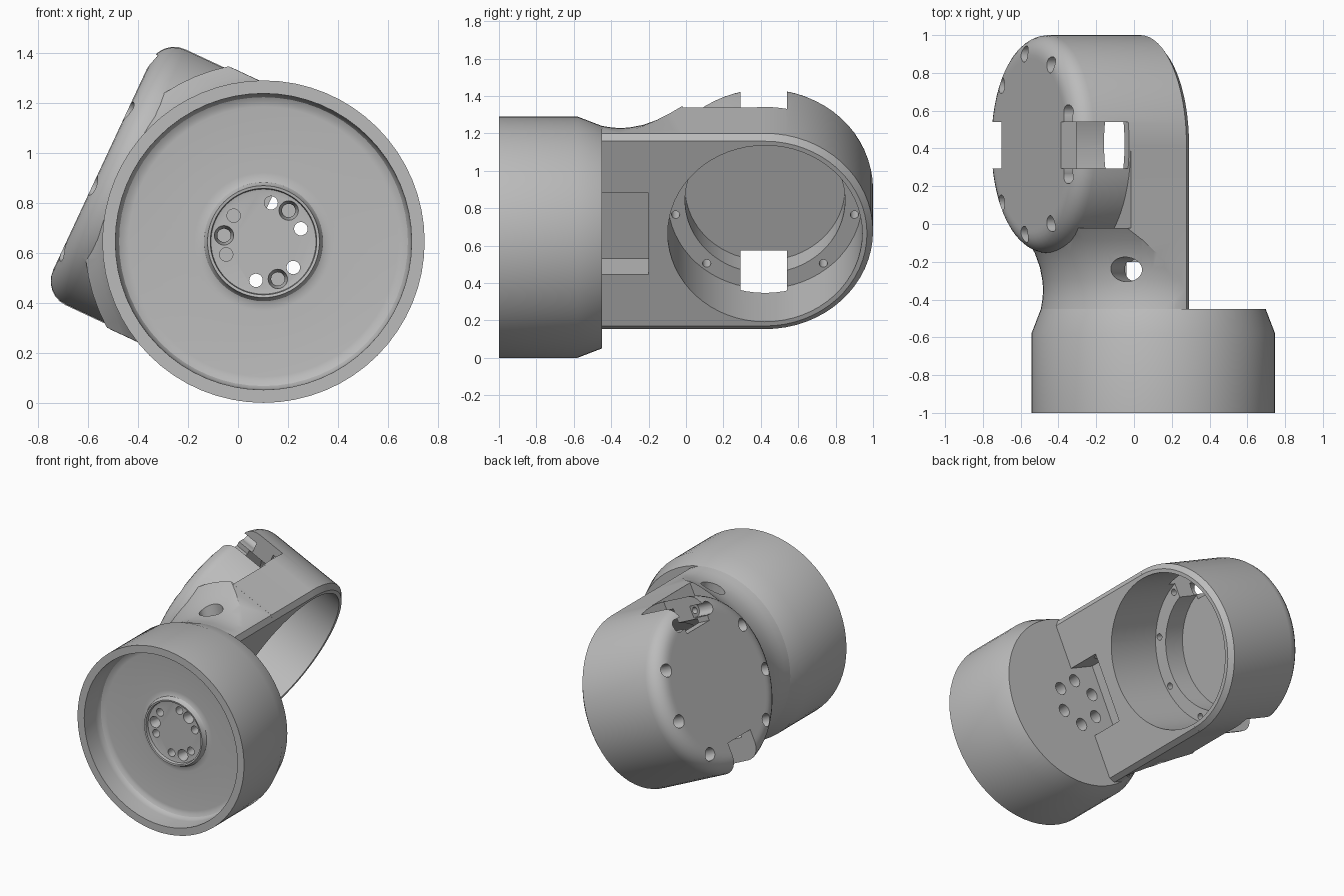
import bpy, bmesh, math
from mathutils import Matrix, Vector

cube = bpy.data.objects.get("Cube")
if cube:
    bpy.data.objects.remove(cube, do_unlink=True)

metal = bpy.data.materials.new("plain grey")
metal.use_nodes = True
grey = (0.5, 0.5, 0.5, 1)
metal.diffuse_color = grey
metal.node_tree.nodes["Principled BSDF"].inputs["Base Color"].default_value = grey

# Frames: DRUM has z along the drum axis, ARM is tilted so z runs out through the cup cap
BASE = Matrix.Translation((0.102, 0, 0.645))
DRUM = BASE @ Matrix.Rotation(math.radians(-90), 4, 'X')
ARM = BASE @ Matrix.Rotation(math.radians(-65), 4, 'Y')
CUP_Y = 0.4225
CUP = ARM @ Matrix.Translation((0, CUP_Y, 0))
R = 0.5775
CAP = 0.715


def loft(name, rings, frame):
    """Skin a stack of equal-length point rings and cap both ends."""
    bm = bmesh.new()
    loops = [[bm.verts.new(frame @ Vector(p)) for p in ring] for ring in rings]
    n = len(loops[0])
    for a, b in zip(loops, loops[1:]):
        for i in range(n):
            j = (i + 1) % n
            bm.faces.new((a[i], a[j], b[j], b[i]))
    bm.faces.new(loops[0])
    bm.faces.new(loops[-1])
    bmesh.ops.recalc_face_normals(bm, faces=bm.faces)
    mesh = bpy.data.meshes.new(name)
    bm.to_mesh(mesh)
    bm.free()
    mesh.materials.append(metal)
    obj = bpy.data.objects.new(name, mesh)
    bpy.context.collection.objects.link(obj)
    return obj


def lathe(name, profile, frame, n=64):
    """Revolve (radius, height) points about the frame's z axis."""
    turn = [(math.cos(math.tau * i / n), math.sin(math.tau * i / n)) for i in range(n)]
    return loft(name, [[(r * c, r * s, h) for c, s in turn] for r, h in profile], frame)


def box(name, lo, hi, frame):
    ring = [(lo[0], lo[1]), (hi[0], lo[1]), (hi[0], hi[1]), (lo[0], hi[1])]
    return loft(name, [[(x, y, z) for x, y in ring] for z in (lo[2], hi[2])], frame)


def boolean(target, tool, mode):
    mod = target.modifiers.new(mode, 'BOOLEAN')
    mod.operation, mod.solver, mod.object = mode, 'EXACT', tool
    bpy.context.view_layer.objects.active = target
    bpy.ops.object.modifier_apply(modifier=mod.name)
    bpy.data.objects.remove(tool, do_unlink=True)


def cut(target, tool):
    boolean(target, tool, 'DIFFERENCE')


def around(frame, radius, degrees):
    a = math.radians(degrees)
    return frame @ Matrix.Translation((radius * math.cos(a), radius * math.sin(a), 0))


# Drum with recessed front, raised hub ring and tapered back
drum = lathe("drum", [
    (0.2, -0.838), (0.21, -0.84), (0.213, -0.862), (0.224, -0.864), (0.229, -0.845),
    (0.238, -0.832), (0.255, -0.825), (0.275, -0.825), (0.54, -0.825), (0.56, -0.828),
    (0.578, -0.838), (0.588, -0.855), (0.591, -0.88), (0.593, -1), (0.645, -1),
    (0.645, -0.58), (0.595, -0.45)], DRUM)

# Hub holes: six through with wide backs, three countersunk and blind (frame y points down)
for k in range(6):
    cut(drum, lathe("through_hole", [(0.027, -1.1), (0.027, -0.55), (0.044, -0.55),
                                     (0.044, -0.3)],
                    around(DRUM, 0.158, -19 - 60 * k), 20))
for k in range(3):
    cut(drum, lathe("countersunk_hole", [(0.039, -1.1), (0.039, -0.838), (0.027, -0.78),
                                         (0.027, -0.7)],
                    around(DRUM, 0.16, -51 - 120 * k), 20))

# Flared neck: concave revolve trimmed to the arm's width
arm = lathe("arm", [(0.595, -0.45), (0.587, -0.4), (0.583, -0.35), (0.587, -0.3),
                    (0.6, -0.23), (0.627, -0.155), (0.665, -0.085), (0.715, -0.02)], DRUM)


def neck_block(name, half_width, top, y_range):
    """Block with chamfered lower edges, swept along y."""
    half = [(0.545, 0.045), (half_width, 0.075), (half_width, top)]
    section = half + [(-u, s) for u, s in reversed(half)]
    return loft(name, [[(u, y, s) for u, s in section] for y in y_range], ARM)


boolean(arm, neck_block("neck_trim", R - 0.0008, 0.7, (-0.7, 0.1)), 'INTERSECT')
boolean(arm, neck_block("neck_plate", R - 0.0004, 0.4, (-0.03, CUP_Y)), 'UNION')

# Cup with a chamfered open rim and a rounded cap edge
bevel = 0.105
edge = [math.radians(15 * i) for i in range(7)]
boolean(arm, lathe("cup", [(0.545, 0.0455), (R, 0.0755)] + [
    (R - bevel + bevel * math.cos(a), CAP - bevel + bevel * math.sin(a)) for a in edge]
    + [(R - bevel - 0.02, CAP)], CUP), 'UNION')

# Stepped bore with screw ledge
cut(arm, lathe("bore", [(0.52, -0.3), (0.52, 0.465), (0.428, 0.465), (0.428, 0.625)], CUP))

# Ring of counterbored screw holes; the lower slot removes the ninth
for k in range(9):
    if k != 4:
        cut(arm, lathe("screw_hole", [(0.022, 0.4), (0.022, 0.6), (0.043, 0.6), (0.043, 0.8)],
                       around(CUP, 0.485, 20 + 40 * k), 20))

# Opposed cable slots through the cap edge, and a channel joining the upper slot's two holes
for lo, hi in ((0.38, 0.8), (-0.8, -0.37)):
    cut(arm, box("slot", (lo, -0.13, 0.41), (hi, 0.117, 0.9), CUP))
cut(arm, box("channel", (0.415, -0.166, 0.601), (0.497, 0.166, 0.9), CUP))

# Pocket behind the hub, and an oval cable port running down into it
cut(arm, box("pocket", (-0.24, -0.6, -0.2), (0.24, -0.2, 0.245), ARM))
port = (BASE @ Matrix.Translation((0, -0.24, 0)) @ Matrix.Rotation(math.atan2(-0.145, 0.587), 4, 'Y')
        @ Matrix.Diagonal((0.085, 0.065, 1, 1)))
cut(arm, lathe("port", [(1, 0.22), (1, 0.8)], port, 32))

# Smooth shading with sharp edges kept
for obj in (drum, arm):
    bpy.ops.object.select_all(action='DESELECT')
    obj.select_set(True)
    bpy.context.view_layer.objects.active = obj
    bpy.ops.object.shade_smooth_by_angle(angle=math.radians(30))
